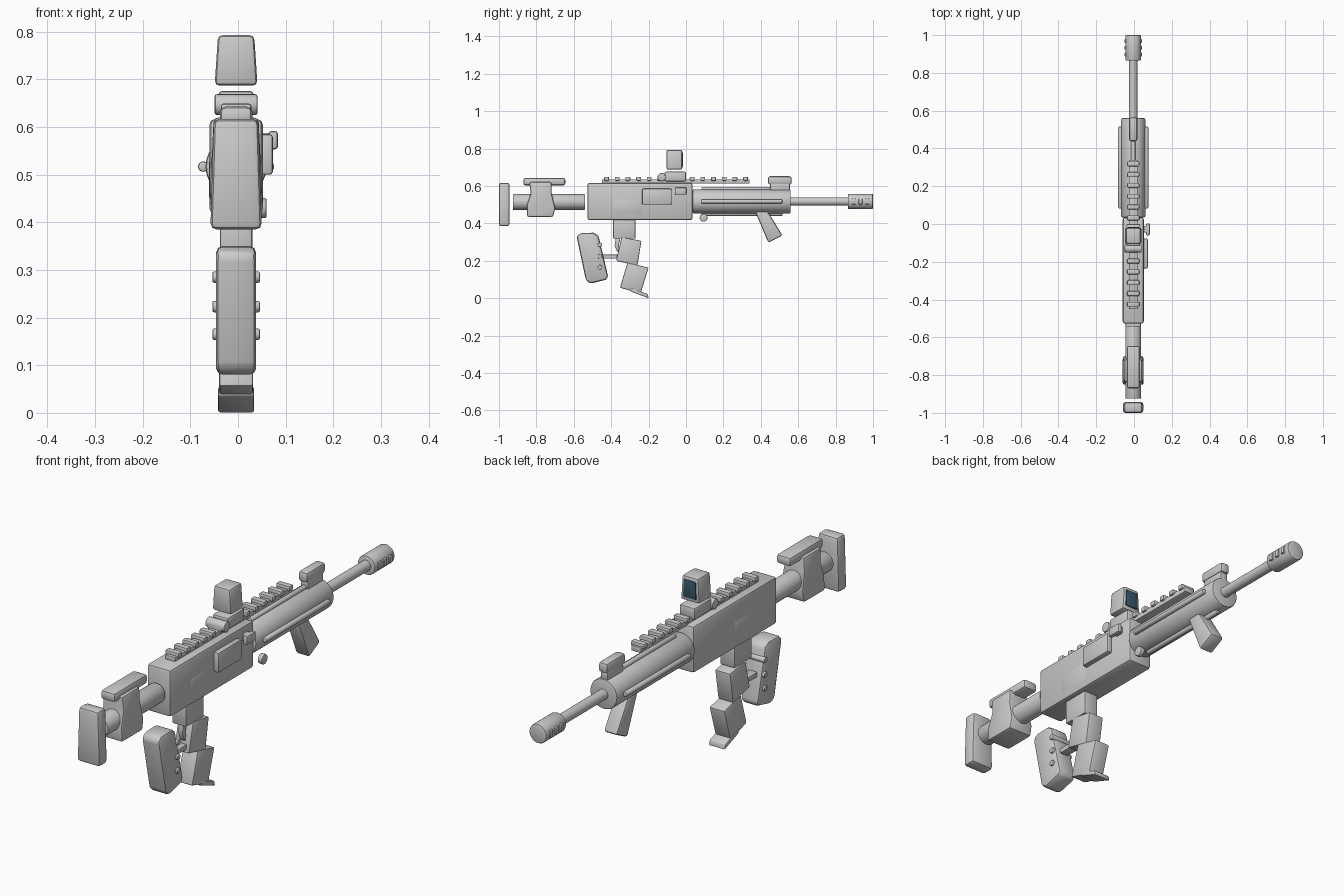
import bpy, bmesh, math
from mathutils import Vector, Matrix

if "Cube" in bpy.data.objects:
    bpy.data.objects.remove(bpy.data.objects["Cube"])

CX = -0.004      # sideways centre of the main body
AXIS_Z = 0.517   # bore line height


def finish(name, bm, bevel=0.0, seg=2, angle=35):
    bmesh.ops.recalc_face_normals(bm, faces=bm.faces)
    if bevel:
        edges = [e for e in bm.edges if e.calc_face_angle(0) > math.radians(angle)]
        bmesh.ops.bevel(bm, geom=edges, offset=bevel, segments=seg, profile=0.5,
                        affect='EDGES', clamp_overlap=True)
    me = bpy.data.meshes.new(name)
    bm.to_mesh(me)
    bm.free()
    ob = bpy.data.objects.new(name, me)
    bpy.context.collection.objects.link(ob)
    bpy.ops.object.select_all(action='DESELECT')
    ob.select_set(True)
    bpy.context.view_layer.objects.active = ob
    bpy.ops.object.shade_smooth_by_angle(angle=math.radians(35))
    return ob


def prism(name, pts, half, x=CX, bevel=0.008, taper=None):
    """Side profile of (y, z) points extruded across x; taper = half width at top."""
    bm = bmesh.new()
    zs = [p[1] for p in pts]
    lo, hi = min(zs), max(zs)
    top = half if taper is None else taper
    sides = []
    for s in (-1, 1):
        w = [half + (top - half) * (z - lo) / (hi - lo) for z in zs]
        sides.append([bm.verts.new((x + s * h, y, z)) for h, (y, z) in zip(w, pts)])
    bm.faces.new(sides[0])
    bm.faces.new(sides[1][::-1])
    n = len(pts)
    for i in range(n):
        j = (i + 1) % n
        bm.faces.new((sides[0][i], sides[0][j], sides[1][j], sides[1][i]))
    return finish(name, bm, bevel)


def box(name, y0, y1, z0, z1, half, x=CX, bevel=0.008, taper=None):
    return prism(name, [(y0, z0), (y1, z0), (y1, z1), (y0, z1)], half, x, bevel, taper)


def rod(name, start, end, r, sides=24, bevel=0.0):
    a, b = Vector(start), Vector(end)
    bm = bmesh.new()
    m = Matrix.Translation((a + b) / 2) @ (b - a).to_track_quat('Z', 'Y').to_matrix().to_4x4()
    bmesh.ops.create_cone(bm, cap_ends=True, segments=sides, radius1=r, radius2=r,
                          depth=(b - a).length, matrix=m)
    return finish(name, bm, bevel)


# Stock: butt pad, tube, housing and cheek rest
box("butt_pad", -1.0, -0.943, 0.385, 0.617, 0.054, bevel=0.013, taper=0.047)
rod("stock_tube", (CX, -0.925, 0.514), (CX, -0.54, 0.514), 0.042, 32, 0.003)
prism("stock_housing", [(-0.85, 0.435), (-0.71, 0.435), (-0.70, 0.48), (-0.718, 0.56),
                        (-0.718, 0.62), (-0.838, 0.62), (-0.83, 0.56), (-0.85, 0.50)],
      0.056, bevel=0.009, taper=0.047)
box("cheek_rest", -0.87, -0.645, 0.603, 0.643, 0.034, bevel=0.012)

# Receiver and its side details
box("receiver", -0.527, 0.035, 0.417, 0.617, 0.056, bevel=0.012)
box("lower_side_panel", -0.39, -0.24, 0.45, 0.53, 0.057, bevel=0.004)
box("ejection_port", -0.235, -0.077, 0.50, 0.585, 0.013, x=0.06, bevel=0.006)
box("charging_stem", -0.045, -0.01, 0.56, 0.588, 0.012, x=0.06, bevel=0.003)
box("charging_handle", -0.06, 0.003, 0.553, 0.592, 0.010, x=0.074, bevel=0.007)
rod("side_button", (0.04, 0.094, 0.43), (0.06, 0.094, 0.43), 0.021, 20, 0.004)

# Handguard with four long ribs
rod("handguard", (CX, 0.035, AXIS_Z), (CX, 0.56, AXIS_Z), 0.064, 40, 0.007)
for i in range(4):
    a = i * math.pi / 2
    rx, rz = CX + 0.069 * math.cos(a), AXIS_Z + 0.066 * math.sin(a)
    rod(f"handguard_rib_{i}", (rx, 0.083, rz), (rx, 0.515, rz), 0.011, 14, 0.004)

# Barrel and muzzle brake with vents on both sides
rod("barrel", (CX, 0.55, AXIS_Z), (CX, 0.88, AXIS_Z), 0.022, 28)
rod("muzzle_brake", (CX, 0.865, AXIS_Z), (CX, 1.0, AXIS_Z), 0.041, 32, 0.006)
for i in range(3):
    y = 0.897 + 0.036 * i
    for s in (-1, 1):
        box(f"muzzle_vent_{i}_{s}", y - 0.010, y + 0.010, AXIS_Z - 0.016, AXIS_Z + 0.016,
            0.008, x=CX + s * 0.038, bevel=0.004)

# Angled foregrip
prism("foregrip", [(0.365, 0.475), (0.43, 0.475), (0.516, 0.335), (0.44, 0.297)],
      0.032, bevel=0.01)

# Top rail with evenly spaced teeth
box("top_rail", -0.45, 0.34, 0.612, 0.635, 0.023, bevel=0.003)
for i in range(14):
    y = -0.425 + 0.0572 * i
    box(f"rail_tooth_{i}", y - 0.013, y + 0.013, 0.627, 0.649, 0.032, bevel=0.005)

# Front sight
box("front_sight_base", 0.45, 0.555, 0.57, 0.615, 0.017, bevel=0.005)
box("front_sight", 0.438, 0.565, 0.607, 0.652, 0.022, bevel=0.012)

# Optic: mount, clamp knob, housing and lens
box("optic_mount", -0.115, 0.0, 0.625, 0.676, 0.037, bevel=0.008)
rod("optic_clamp_knob", (CX - 0.045, -0.13, 0.647), (CX + 0.045, -0.13, 0.647), 0.022, 20, 0.005)
box("optic_housing", -0.105, -0.02, 0.687, 0.793, 0.045, bevel=0.010, taper=0.038)
lens = box("optic_lens", -0.03, -0.016, 0.703, 0.778, 0.031, bevel=0.004, taper=0.028)
glass = bpy.data.materials.new("dark_glass")
glass.diffuse_color = (0.04, 0.10, 0.14, 1)
glass.use_nodes = True
glass.node_tree.nodes["Principled BSDF"].inputs["Base Color"].default_value = glass.diffuse_color
lens.data.materials.append(glass)

# Magazine: well, two kinked segments and floor plate
box("magazine_well", -0.39, -0.27, 0.318, 0.425, 0.034, bevel=0.006)
prism("magazine_upper", [(-0.345, 0.326), (-0.238, 0.307), (-0.26, 0.174), (-0.374, 0.20)],
      0.036, bevel=0.006)
prism("magazine_lower", [(-0.313, 0.19), (-0.20, 0.163), (-0.243, 0.024), (-0.353, 0.056)],
      0.036, bevel=0.006)
prism("magazine_floor", [(-0.30, 0.056), (-0.205, 0.022), (-0.2, 0.0), (-0.295, 0.035)],
      0.038, bevel=0.004)

# Rear grip with finger pegs, guard bar and trigger
prism("rear_grip", [(-0.585, 0.33), (-0.565, 0.348), (-0.495, 0.35), (-0.468, 0.335),
                    (-0.415, 0.11), (-0.43, 0.098), (-0.51, 0.078), (-0.535, 0.095)],
      0.042, bevel=0.014)
for i, z in enumerate((0.285, 0.223, 0.165)):
    rod(f"grip_peg_{i}", (CX - 0.05, -0.46, z), (CX + 0.05, -0.46, z), 0.012, 16, 0.004)
box("guard_bar", -0.455, -0.36, 0.211, 0.233, 0.02, bevel=0.005)
prism("trigger", [(-0.375, 0.325), (-0.35, 0.325), (-0.36, 0.28), (-0.348, 0.245),
                  (-0.366, 0.245), (-0.382, 0.28)], 0.011, bevel=0.003)
